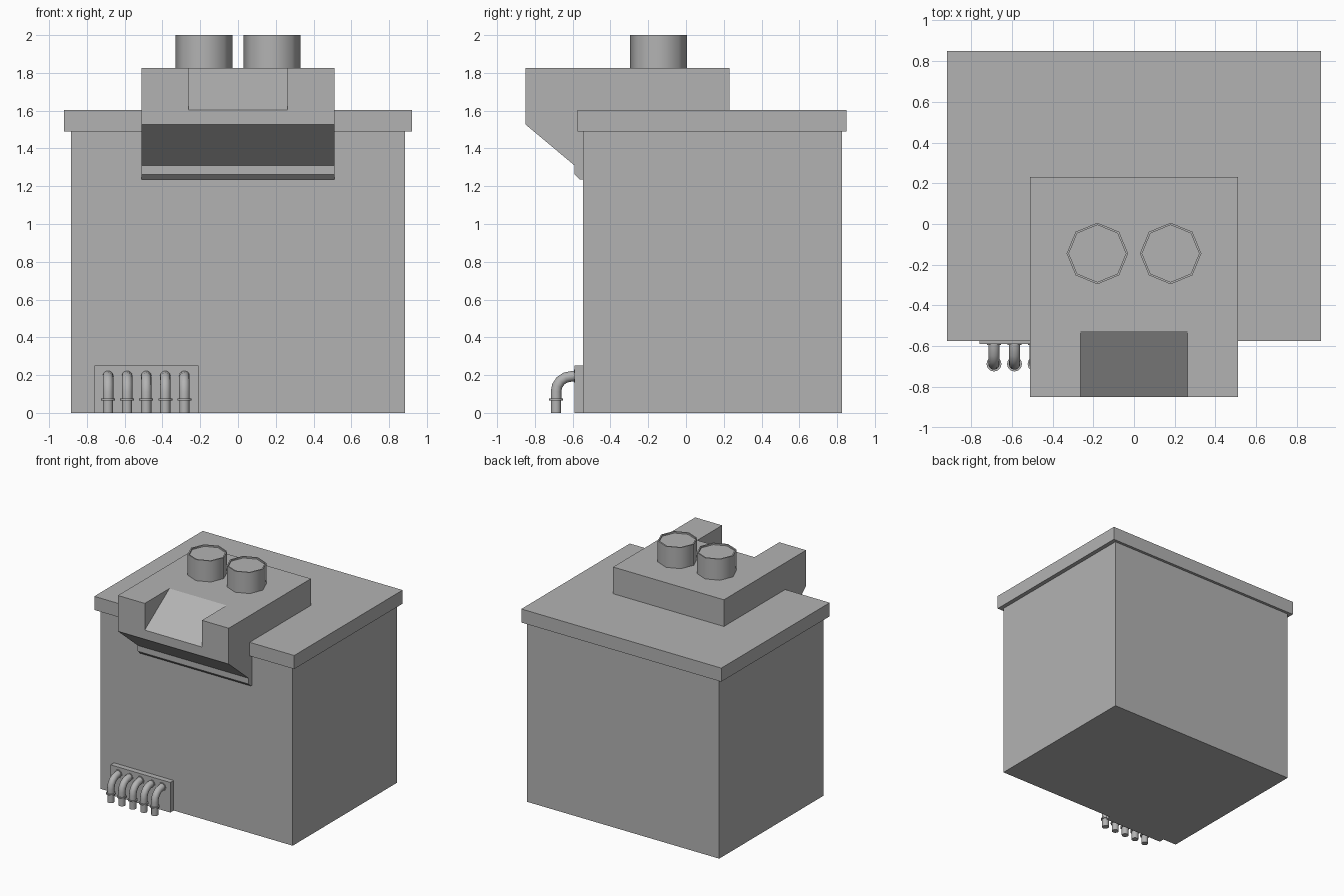
import bpy, bmesh, math
from mathutils import Vector

if "Cube" in bpy.data.objects:
    bpy.data.objects.remove(bpy.data.objects["Cube"])


def finish(name, bm, smooth=None):
    bmesh.ops.recalc_face_normals(bm, faces=bm.faces)
    mesh = bpy.data.meshes.new(name)
    bm.to_mesh(mesh)
    bm.free()
    ob = bpy.data.objects.new(name, mesh)
    bpy.context.collection.objects.link(ob)
    if smooth:
        bpy.ops.object.select_all(action='DESELECT')
        bpy.context.view_layer.objects.active = ob
        ob.select_set(True)
        bpy.ops.object.shade_smooth_by_angle(angle=math.radians(smooth))
    # Dark grey paint shared by every part
    mat = bpy.data.materials.get("dark_grey") or bpy.data.materials.new("dark_grey")
    mat.diffuse_color = (0.45, 0.45, 0.45, 1)
    mat.use_nodes = True
    mat.node_tree.nodes["Principled BSDF"].inputs["Base Color"].default_value = mat.diffuse_color
    mesh.materials.append(mat)
    return ob


def extrude_x(name, profile, x0, x1):
    """Solid made by extruding a (y, z) profile from x0 to x1."""
    bm = bmesh.new()
    face = bm.faces.new([bm.verts.new((x0, y, z)) for y, z in profile])
    res = bmesh.ops.extrude_face_region(bm, geom=[face], use_keep_orig=True)
    verts = [v for v in res["geom"] if isinstance(v, bmesh.types.BMVert)]
    bmesh.ops.translate(bm, verts=verts, vec=(x1 - x0, 0, 0))
    return finish(name, bm)


def box(name, x0, x1, y0, y1, z0, z1):
    return extrude_x(name, [(y0, z0), (y1, z0), (y1, z1), (y0, z1)], x0, x1)


def tube(name, x, stations, sides, smooth):
    """Sweep of circles; each station is (y, z, direction angle in the yz plane, radius)."""
    bm = bmesh.new()
    rings = []
    for y, z, a, r in stations:
        n = Vector((0, -math.sin(a), math.cos(a)))
        ring = []
        for i in range(sides):
            t = 2 * math.pi * i / sides
            p = Vector((x, y, z)) + Vector((r * math.cos(t), 0, 0)) + n * r * math.sin(t)
            ring.append(bm.verts.new(p))
        rings.append(ring)
    for a, b in zip(rings, rings[1:]):
        for i in range(sides):
            j = (i + 1) % sides
            bm.faces.new((a[i], a[j], b[j], b[i]))
    bm.faces.new(rings[0])
    bm.faces.new(rings[-1])
    return finish(name, bm, smooth)


# Main cabinet and overhanging lid
box("cabinet_body", -0.885, 0.885, -0.545, 0.827, 0, 1.5)
box("cabinet_lid", -0.92, 0.92, -0.575, 0.85, 1.49, 1.603)

# Hood over the front edge, with a sloped recess cut into its top
hood = extrude_x("hood", [
    (0.23, 1.825), (-0.85, 1.825), (-0.85, 1.527), (-0.59, 1.31),
    (-0.59, 1.262), (-0.562, 1.235), (-0.54, 1.235), (-0.54, 1.59), (0.23, 1.59)],
    -0.51, 0.51)
slope = (1.825 - 1.603) / (0.85 - 0.525)
cutter = extrude_x("recess_cutter", [
    (-0.525 + 0.1, 1.825 + 0.1 * slope), (-0.95, 1.603 - 0.1 * slope),
    (-0.95, 1.825 + 0.1 * slope)], -0.263, 0.263)
mod = hood.modifiers.new("recess", 'BOOLEAN')
mod.operation = 'DIFFERENCE'
mod.solver = 'EXACT'
mod.object = cutter
bpy.ops.object.select_all(action='DESELECT')
bpy.context.view_layer.objects.active = hood
hood.select_set(True)
bpy.ops.object.modifier_apply(modifier=mod.name)
bpy.data.objects.remove(cutter)

# Two eight-sided vents with a thin rim and a shallow recessed cap
up = math.pi / 2
for side, x in (("left", -0.18), ("right", 0.18)):
    tube("vent_" + side, x, [
        (-0.145, 1.82, up, 0.151), (-0.145, 2.0, up, 0.151),
        (-0.145, 2.0, up, 0.14), (-0.145, 1.988, up, 0.14)], 8, 50)

# Pipe plate low on the front
box("pipe_plate", -0.76, -0.21, -0.59, -0.54, 0, 0.25)

# Five bent pipes: wall collar, elbow, flange, tail
bend = 0.08
path = [(-0.585, 0.195, math.pi, 0.034), (-0.594, 0.195, math.pi, 0.034),
        (-0.594, 0.195, math.pi, 0.028)]
for i in range(5):
    a = math.radians(22.5 * i)
    path.append((-0.608 - bend * math.sin(a), 0.193 - bend + bend * math.cos(a),
                 math.pi + a, 0.028))
down = 1.5 * math.pi
path += [(-0.688, z, down, r) for z, r in (
    (0.076, 0.028), (0.076, 0.037), (0.066, 0.037), (0.066, 0.027), (0, 0.027))]
for i in range(5):
    tube(f"pipe_{i + 1}", -0.688 + 0.101 * i, path, 12, 40)
